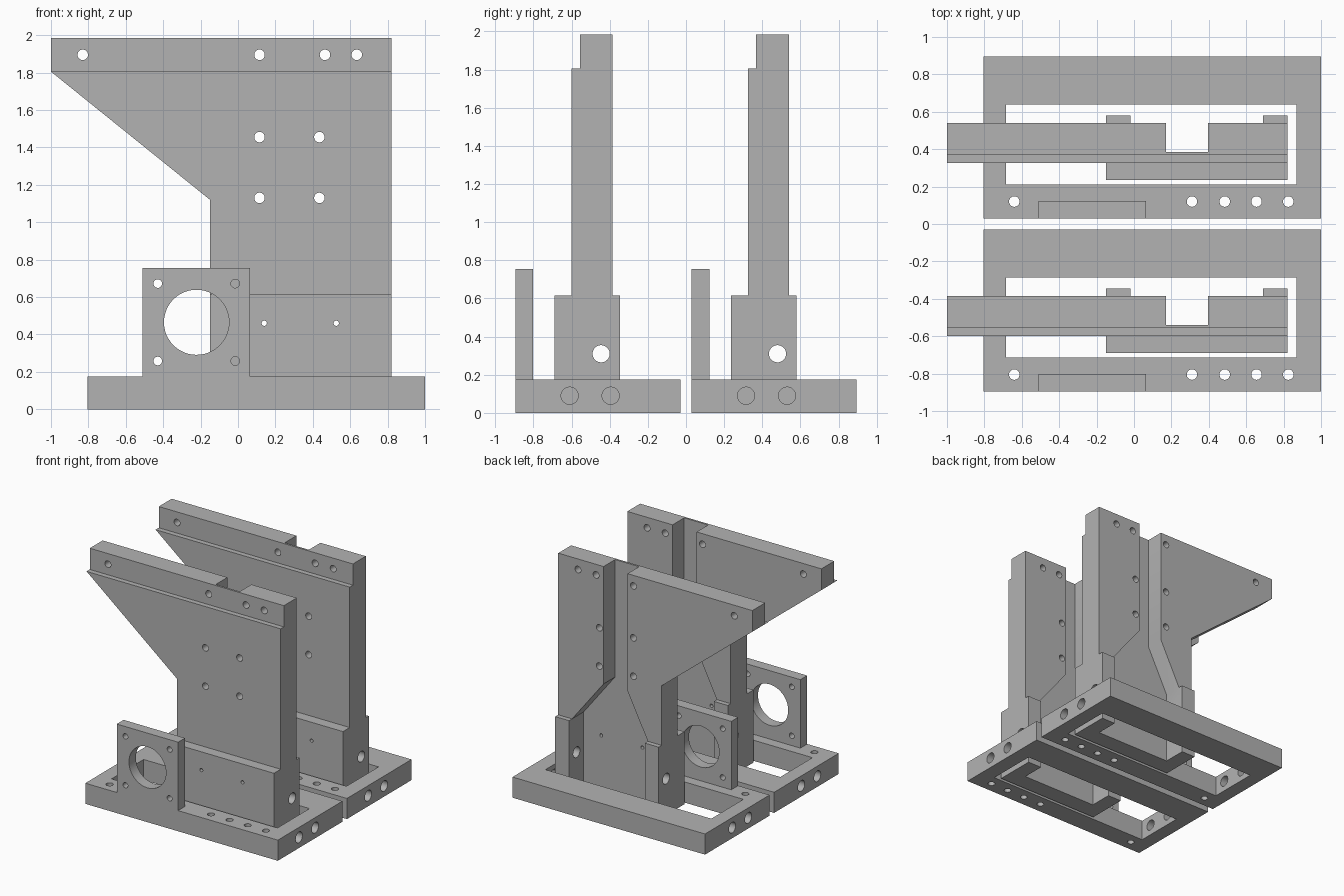
import bpy, bmesh, math
from mathutils import Matrix, Vector

cube = bpy.data.objects.get("Cube")
if cube:
    bpy.data.objects.remove(cube, do_unlink=True)

# One plain metal colour
GREY = (0.45, 0.45, 0.45, 1.0)
metal = bpy.data.materials.new("plain_grey")
metal.use_nodes = True
metal.diffuse_color = GREY
metal.node_tree.nodes["Principled BSDF"].inputs["Base Color"].default_value = GREY


def make(name, bm):
    bmesh.ops.recalc_face_normals(bm, faces=bm.faces)
    mesh = bpy.data.meshes.new(name)
    bm.to_mesh(mesh)
    bm.free()
    mesh.materials.append(metal)
    obj = bpy.data.objects.new(name, mesh)
    bpy.context.collection.objects.link(obj)
    return obj


def prism(name, outline, y0, y1):
    """Extrude an (x, z) outline from y0 to y1."""
    bm = bmesh.new()
    face = bm.faces.new([bm.verts.new((x, y0, z)) for x, z in outline])
    side = bmesh.ops.extrude_face_region(bm, geom=[face])["geom"]
    verts = [v for v in side if isinstance(v, bmesh.types.BMVert)]
    bmesh.ops.translate(bm, verts=verts, vec=(0, y1 - y0, 0))
    return make(name, bm)


def box(name, x0, x1, y0, y1, z0, z1):
    return prism(name, [(x0, z0), (x1, z0), (x1, z1), (x0, z1)], y0, y1)


def drills(centres, radius, axis, depth):
    """Round cutters of one size, running along one axis."""
    turn = Vector((0, 0, 1)).rotation_difference(Vector(axis)).to_matrix().to_4x4()
    bm = bmesh.new()
    for c in centres:
        bmesh.ops.create_cone(bm, cap_ends=True, segments=48, radius1=radius,
                              radius2=radius, depth=depth,
                              matrix=Matrix.Translation(c) @ turn)
    return make("drill", bm)


def combine(obj, tool, operation="DIFFERENCE"):
    """Apply a boolean and discard the tool."""
    mod = obj.modifiers.new("bool", "BOOLEAN")
    mod.operation, mod.object, mod.solver = operation, tool, "EXACT"
    deps = bpy.context.evaluated_depsgraph_get()
    result = bpy.data.meshes.new_from_object(obj.evaluated_get(deps))
    obj.modifiers.clear()
    obj.data = result
    bpy.data.objects.remove(tool, do_unlink=True)


X, Y, Z = (1, 0, 0), (0, 1, 0), (0, 0, 1)

# Base frame with its window, bolt holes and side holes
base = box("base_frame", -0.805, 1.0, -0.895, -0.03, 0, 0.175)
combine(base, box("window", -0.685, 0.87, -0.715, -0.285, -1, 1))
combine(base, drills([(x, -0.805, 0) for x in (-0.64, 0.31, 0.485, 0.655, 0.825)],
                     0.028, Z, 1))
combine(base, drills([(0, y, 0.09) for y in (-0.61, -0.395)], 0.045, X, 3))

# Square mounting plate with a large bore and four corner holes
mount = box("mounting_plate", -0.51, 0.065, -0.895, -0.803, 0.175, 0.755)
combine(mount, drills([(-0.222, -0.85, 0.465)], 0.174, Y, 1))
combine(mount, drills([(-0.222 + sx * 0.207, -0.85, 0.465 + sz * 0.207)
                       for sx in (-1, 1) for sz in (-1, 1)], 0.023, Y, 1))

# Upright with a sloping arm, a foot pad in front and two rear legs
upright = prism("upright", [(-1, 1.985), (0.82, 1.985), (0.82, 0), (-0.15, 0),
                            (-0.15, 1.12), (-1, 1.805)], -0.6, -0.385)
combine(upright, box("foot_pad", -0.15, 0.82, -0.69, -0.58, 0, 0.615), "UNION")
for x0, x1 in ((-0.15, -0.02), (0.69, 0.82)):
    combine(upright, box("leg", x0, x1, -0.45, -0.345, 0, 0.615), "UNION")

# Flared slot in the back and step along the top of the front
slot = [(0.17, 2.2), (0.395, 2.2), (0.395, 0.99), (0.69, 0.615),
        (0.69, -0.1), (-0.02, -0.1), (-0.02, 0.615), (0.17, 0.99)]
combine(upright, prism("slot", slot, -0.54, -0.2))
combine(upright, box("step", -1.2, 1.0, -0.8, -0.557, 1.805, 2.2))

# Holes through the upright and across its legs
bolts = [(x, -0.5, 1.895) for x in (-0.83, 0.115, 0.465, 0.635)]
bolts += [(x, -0.5, z) for x in (0.115, 0.435) for z in (1.13, 1.455)]
combine(upright, drills(bolts, 0.028, Y, 1))
combine(upright, drills([(x, -0.5, 0.46) for x in (0.14, 0.525)], 0.014, Y, 1))
combine(upright, drills([(0.3, -0.445, 0.31)], 0.045, X, 3))

# Smooth bores, sharp edges, and the second identical stand behind
for part in (base, mount, upright):
    part.data.shade_smooth()
    part.data.set_sharp_from_angle(angle=math.radians(30))
    twin = part.copy()
    twin.name = "rear_" + part.name
    part.name = "front_" + part.name
    twin.location.y = 0.925
    bpy.context.collection.objects.link(twin)
